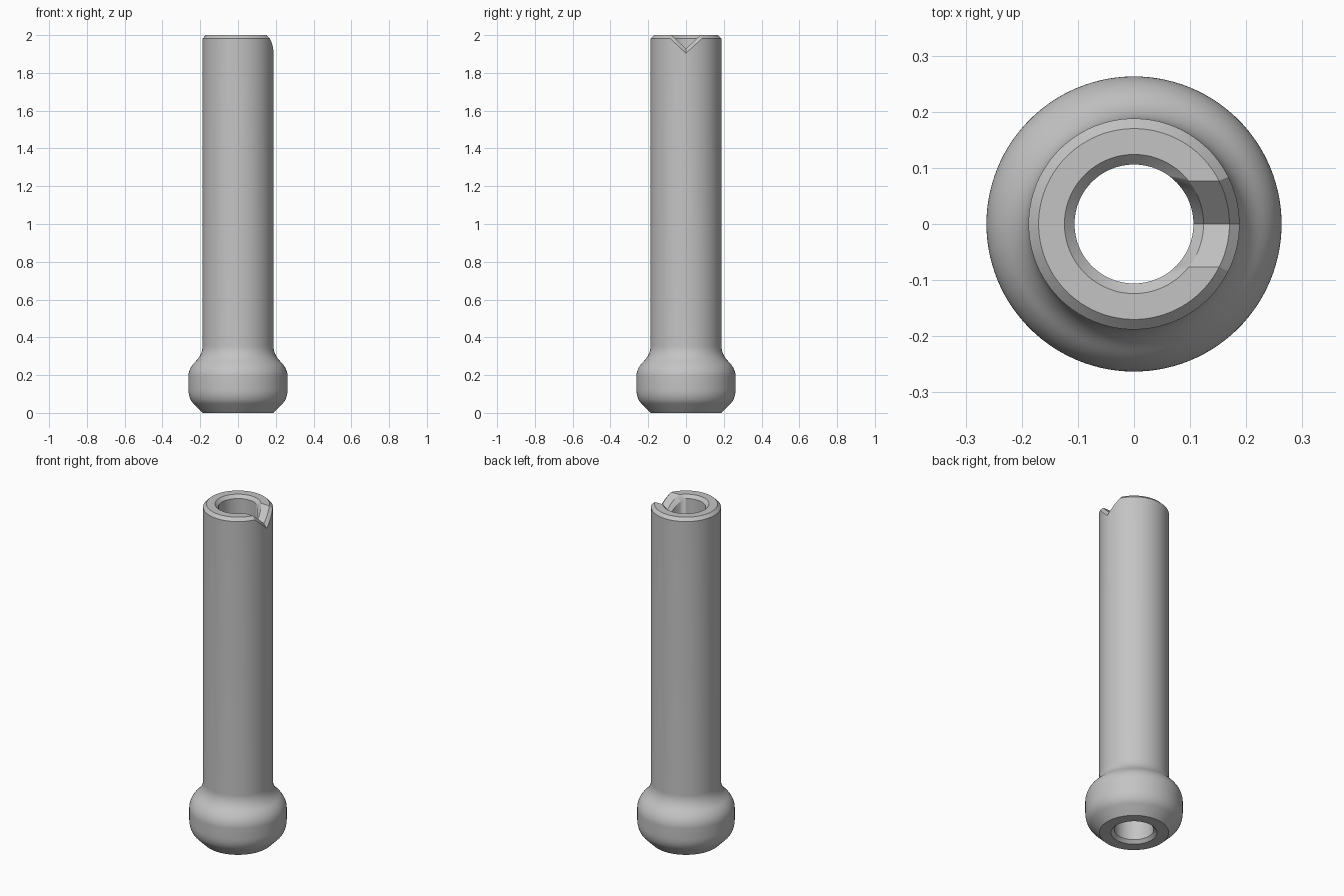
import bpy, bmesh, math
from mathutils import Vector

if "Cube" in bpy.data.objects:
    bpy.data.objects.remove(bpy.data.objects["Cube"])

NOTCH_SEGS, REST_SEGS, SLOPE = 16, 96, 0.93
BORE, WALL, CHAMFER = 0.106, 0.188, 0.018


def arc(a, c, b, n=10):
    """Points after a on a rounded corner from a to b around c."""
    a, b, c = Vector(a), Vector(b), Vector(c)
    return [tuple(a.lerp(c, i / n).lerp(c.lerp(b, i / n), i / n)) for i in range(1, n + 1)]


def ring(bm, r, z, half_width, notched=False):
    """Ring of vertices; notched ones dip in a V around +x."""
    edge = math.asin(half_width / r)
    angles = [math.asin(half_width * (2 * i / NOTCH_SEGS - 1) / r) for i in range(NOTCH_SEGS)]
    angles += [edge + (math.tau - 2 * edge) * i / REST_SEGS for i in range(REST_SEGS)]
    verts = []
    for a in angles:
        y = r * math.sin(a)
        dip = SLOPE * max(0, half_width - abs(y)) if notched and math.cos(a) > 0 else 0
        verts.append(bm.verts.new((r * math.cos(a), y, z - dip)))
    return verts


# Rounded foot profile, from the bottom edge up to the plain shaft
foot = [(0.187, 0), (0.235, 0.048)]
foot += arc(foot[-1], (0.263, 0.076), (0.263, 0.13))
foot += [(0.263, 0.19)]
foot += arc(foot[-1], (0.263, 0.235), (0.225, 0.272))
foot += arc(foot[-1], (0.188, 0.308), (WALL, 0.355))

# Notch half widths on the flat rim and along the chamfered edges
RIM, EDGE = 0.077, 0.084
bm = bmesh.new()
rings = [ring(bm, r, z, EDGE * r / WALL) for r, z in foot]
# Shaft top, rim and bore with the V notch
rings += [
    ring(bm, WALL, 2 - CHAMFER, EDGE, True),
    ring(bm, WALL - CHAMFER, 2, RIM, True),
    ring(bm, BORE + CHAMFER, 2, RIM, True),
    ring(bm, BORE, 2 - CHAMFER, EDGE, True),
    ring(bm, BORE, CHAMFER, EDGE),
    ring(bm, BORE + CHAMFER, 0, EDGE * (BORE + CHAMFER) / BORE),
]
# Join every ring to the next, closing through the bore
for lower, upper in zip(rings, rings[1:] + rings[:1]):
    n = len(lower)
    for i in range(n):
        j = (i + 1) % n
        bm.faces.new((lower[i], lower[j], upper[j], upper[i]))
bmesh.ops.recalc_face_normals(bm, faces=bm.faces)

mesh = bpy.data.meshes.new("notched_tube")
bm.to_mesh(mesh)
bm.free()
tube = bpy.data.objects.new("notched_tube", mesh)
bpy.context.collection.objects.link(tube)

# Plain grey finish
grey = bpy.data.materials.new("light_grey")
grey.use_nodes = True
color = (0.55, 0.55, 0.55, 1)
grey.diffuse_color = color
grey.node_tree.nodes["Principled BSDF"].inputs["Base Color"].default_value = color
mesh.materials.append(grey)

bpy.ops.object.select_all(action='DESELECT')
tube.select_set(True)
bpy.context.view_layer.objects.active = tube
bpy.ops.object.shade_smooth_by_angle(angle=math.radians(30))
